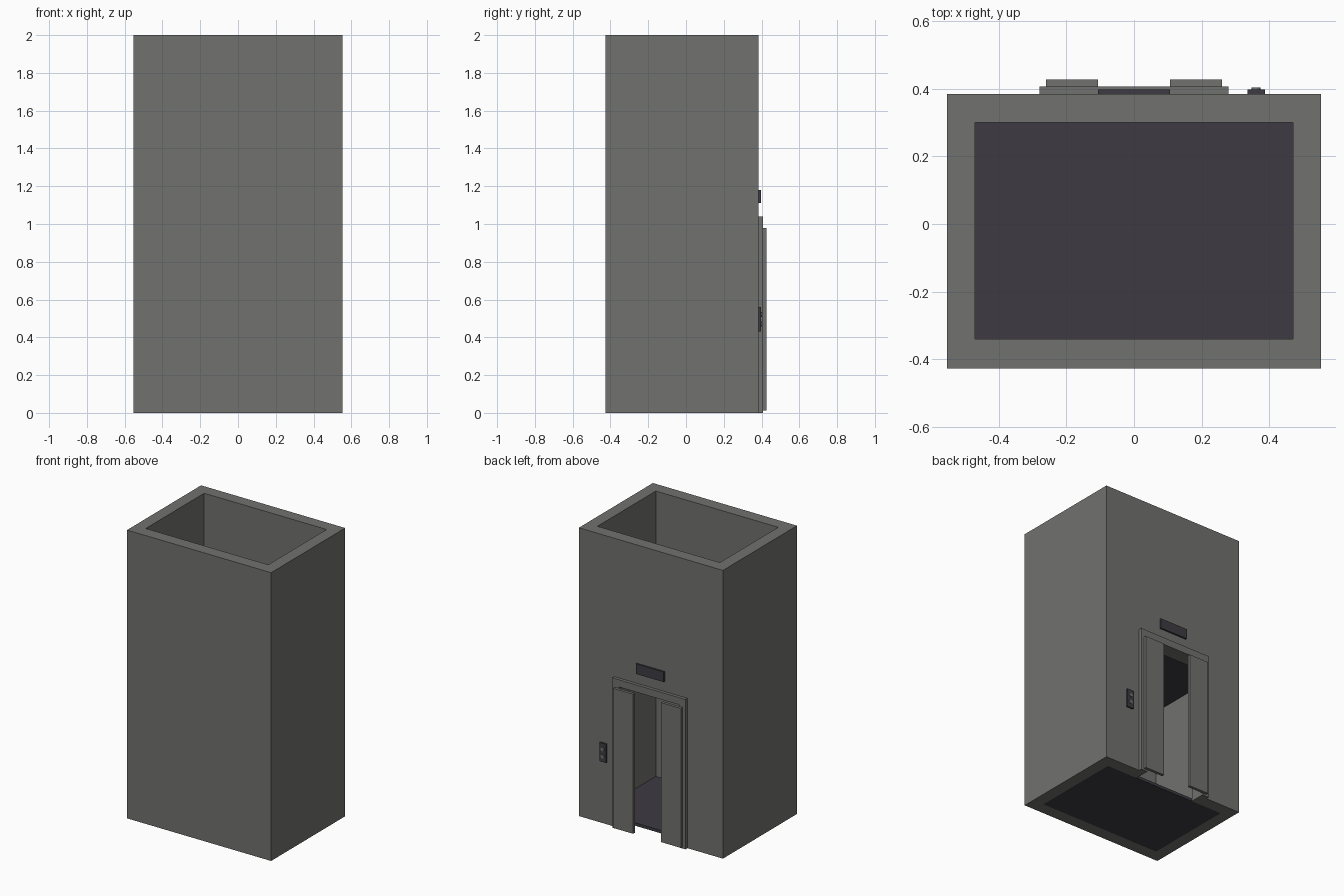
import bpy
import math

old = bpy.data.objects.get("Cube")
if old:
    bpy.data.objects.remove(old, do_unlink=True)


def material(name, rgb):
    m = bpy.data.materials.new(name)
    m.use_nodes = True
    colour = (*rgb, 1)
    m.diffuse_color = colour
    bsdf = next(n for n in m.node_tree.nodes if n.type == "BSDF_PRINCIPLED")
    bsdf.inputs["Base Color"].default_value = colour
    return m


GREY = material("concrete grey", (0.165, 0.165, 0.157))
DARK = material("dark slate", (0.047, 0.044, 0.055))


def box(name, x, y, z, mat):
    """Box from (low, high) ranges on each axis."""
    spans = (x, y, z)
    bpy.ops.mesh.primitive_cube_add(size=1)
    o = bpy.context.object
    o.name = name
    for v in o.data.vertices:
        v.co = [(a + b) / 2 + c * (b - a) for (a, b), c in zip(spans, v.co)]
    o.data.materials.append(mat)
    return o


def cut(target, *cutters):
    for c in cutters:
        mod = target.modifiers.new("cut_" + c.name, "BOOLEAN")
        mod.operation = "DIFFERENCE"
        mod.solver = "EXACT"
        mod.object = c
        bpy.context.view_layer.objects.active = target
        bpy.ops.object.modifier_apply(modifier=mod.name)
    for c in cutters:
        bpy.data.objects.remove(c, do_unlink=True)


FRONT, BACK = -0.427, 0.385      # outer wall faces
INNER_X, INNER_Y = (-0.47, 0.47), (-0.34, 0.30)
OPENING, LINTEL = 0.23, 0.99     # doorway half width and height

# Hollow shaft, open at the top, with a doorway down to the ground
shaft = box("shaft", (-0.553, 0.553), (FRONT, BACK), (0, 2), GREY)
cut(shaft,
    box("well", INNER_X, INNER_Y, (-0.1, 2.1), GREY),
    box("doorway", (-OPENING, OPENING), (0.2, 0.5), (-0.1, LINTEL), GREY))

# Floor and the slab above the doorway
for name, z in (("floor", 0), ("upper_slab", 1.03)):
    box(name, INNER_X, INNER_Y, (z, z + 0.02), DARK)

# Door surround
frame = box("door_frame", (-0.28, 0.28), (BACK, 0.407), (0, 1.04), GREY)
cut(frame, box("frame_hole", (-OPENING, OPENING), (0.3, 0.5), (-0.1, LINTEL), GREY))

# Pair of half-open sliding doors
for side, name in ((1, "left_door"), (-1, "right_door")):
    box(name, sorted((side * 0.107, side * 0.26)), (0.407, 0.427), (0.012, 0.98), GREY)

# Floor display over the door
box("display", (-0.107, 0.107), (BACK, 0.397), (1.11, 1.18), DARK)

# Call panel with two round buttons
box("call_panel", (0.335, 0.387), (BACK, 0.397), (0.43, 0.56), DARK)
for name, z in (("down_button", 0.47), ("up_button", 0.52)):
    bpy.ops.mesh.primitive_cylinder_add(
        vertices=16, radius=0.013, depth=0.01,
        location=(0.361, 0.398, z), rotation=(math.pi / 2, 0, 0))
    button = bpy.context.object
    button.name = name
    button.data.materials.append(GREY)
    bpy.ops.object.shade_smooth_by_angle()
